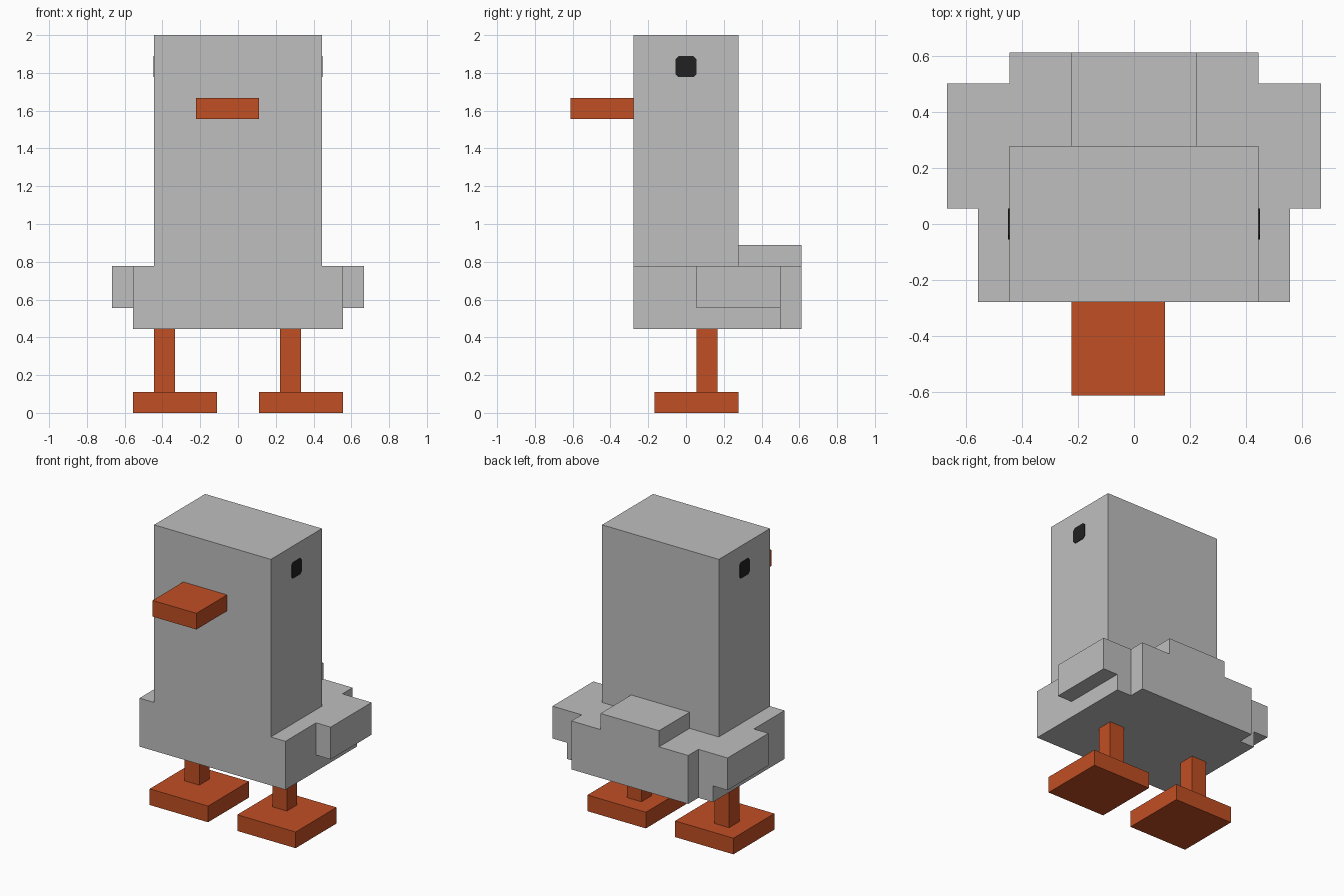
import bpy
import bmesh
import math

cube = bpy.data.objects.get("Cube")
if cube:
    bpy.data.objects.remove(cube, do_unlink=True)

U = 1 / 9  # block unit: the figure is 18 units tall


def material(name, rgb):
    m = bpy.data.materials.new(name)
    m.use_nodes = True
    m.diffuse_color = (*rgb, 1)
    bsdf = m.node_tree.nodes["Principled BSDF"]
    bsdf.inputs["Base Color"].default_value = (*rgb, 1)
    bsdf.inputs["Roughness"].default_value = 0.8
    return m


grey = material("feather grey", (0.52, 0.52, 0.52))
orange = material("beak orange", (0.527, 0.077, 0.017))
black = material("eye black", (0.015, 0.015, 0.015))


def finish(name, bm, mat):
    bmesh.ops.recalc_face_normals(bm, faces=bm.faces)
    mesh = bpy.data.meshes.new(name)
    bm.to_mesh(mesh)
    bm.free()
    mesh.materials.append(mat)
    ob = bpy.data.objects.new(name, mesh)
    bpy.context.collection.objects.link(ob)
    return ob


def box(name, x, y, z, mat):
    """Block between (low, high) limits on each axis, in block units."""
    bm = bmesh.new()
    bmesh.ops.create_cube(bm, size=1)
    for v in bm.verts:
        v.co = [U * (lo + hi) / 2 + c * U * (hi - lo)
                for c, (lo, hi) in zip(v.co, (x, y, z))]
    return finish(name, bm, mat)


# Body, neck and tail blocks
box("torso", (-5, 5), (-2.5, 4.5), (4, 7), grey)
box("neck_and_head", (-4, 4), (-2.5, 2.5), (7, 18), grey)
box("rump", (-4, 4), (4.5, 5.5), (4, 7), grey)
box("tail", (-2, 2), (2.5, 5.5), (7, 8), grey)

# Beak, set slightly to one side
box("beak", (-2, 1), (-5.5, -2.5), (14, 15), orange)

# Legs share the same offset, so they are not mirrored
for side, x in (("right", -4), ("left", 2)):
    box(f"{side}_leg", (x, x + 1), (0.5, 1.5), (1, 4), orange)

for side, s in (("right", -1), ("left", 1)):
    box(f"{side}_foot", sorted((s * 1, s * 5)), (-1.5, 2.5), (0, 1), orange)
    box(f"{side}_wing", sorted((s * 5, s * 6)), (0.5, 4.5), (5, 7), grey)

    # Eye: thin square plate with clipped corners
    h, c = 0.055, 0.04
    outline = [(h, -c), (h, c), (c, h), (-c, h), (-h, c), (-h, -c), (-c, -h), (c, -h)]
    bm = bmesh.new()
    face = bm.faces.new([bm.verts.new((s * 4 * U, y, 16.5 * U + z)) for y, z in outline])
    ext = bmesh.ops.extrude_face_region(bm, geom=[face])
    for v in ext["geom"]:
        if isinstance(v, bmesh.types.BMVert):
            v.co.x += s * 0.004
    finish(f"{side}_eye", bm, black)
